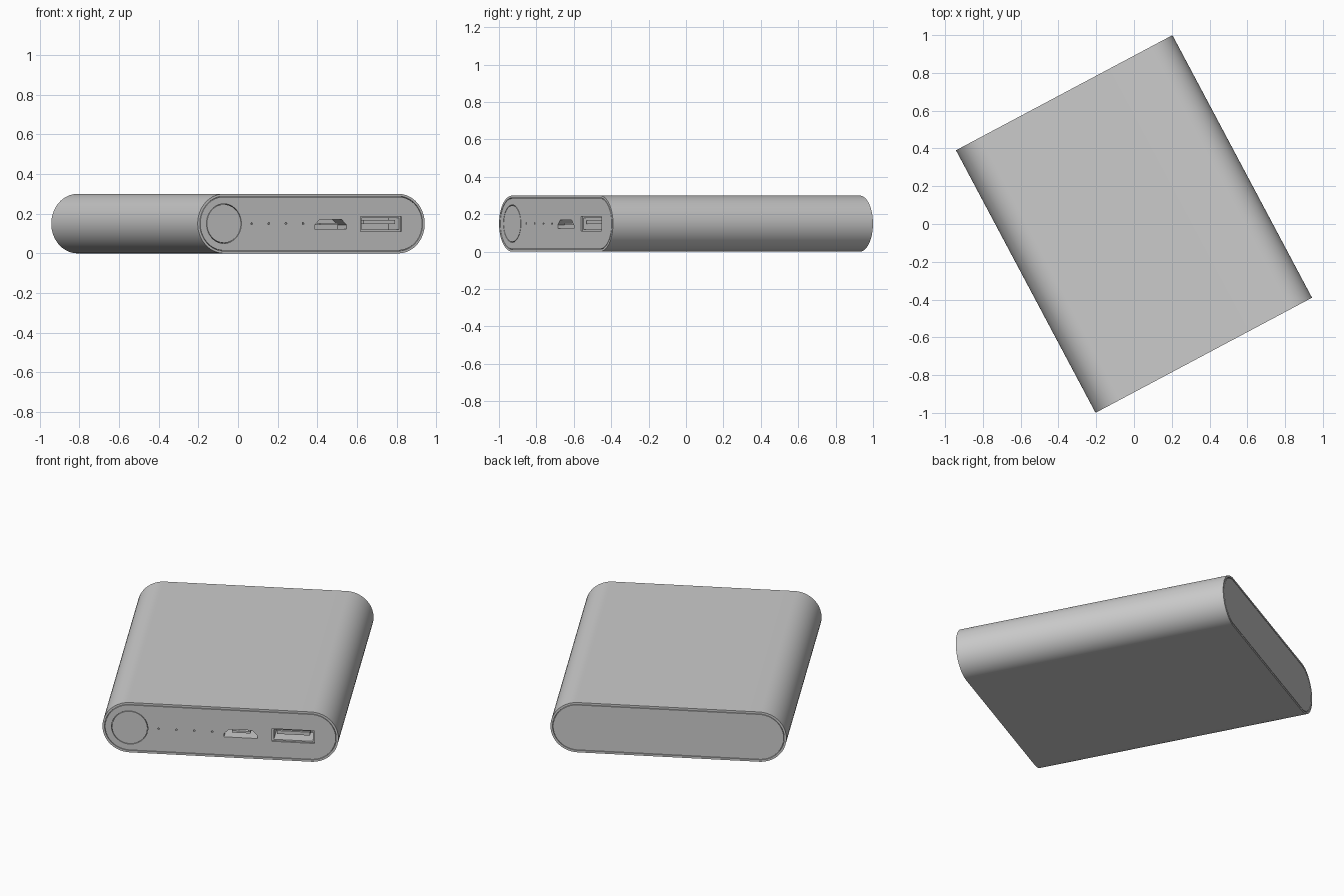
import bpy, bmesh, math
from mathutils import Matrix

if "Cube" in bpy.data.objects:
    bpy.data.objects.remove(bpy.data.objects["Cube"])

HALF_W, HALF_L, R = 0.649, 0.787, 0.15
FRONT = -HALF_L
PLACE = Matrix.Translation((0, 0, R)) @ Matrix.Rotation(math.radians(28), 4, 'Z')

grey = bpy.data.materials.new("satin_grey")
grey.use_nodes = True
grey.diffuse_color = (0.6, 0.6, 0.6, 1)
grey.node_tree.nodes["Principled BSDF"].inputs["Base Color"].default_value = (0.6, 0.6, 0.6, 1)


def arc(cx, cz, r, start, end, n):
    return [(cx + r * math.cos(math.radians(start + (end - start) * i / n)),
             cz + r * math.sin(math.radians(start + (end - start) * i / n)))
            for i in range(n + 1)]


def circle(cx, r, n):
    return arc(cx, 0, r, 0, 360, n)[:-1]


def box(x0, x1, z0, z1):
    return [(x0, z0), (x1, z0), (x1, z1), (x0, z1)]


def prism(name, profile, y0, y1, seam=False):
    """Extrude an x-z profile along y; optionally cut a seam round each end cap."""
    bm = bmesh.new()
    a = [bm.verts.new((x, y0, z)) for x, z in profile]
    b = [bm.verts.new((x, y1, z)) for x, z in profile]
    caps = [bm.faces.new(a), bm.faces.new(b)]
    for i in range(len(a)):
        j = (i + 1) % len(a)
        bm.faces.new((a[i], a[j], b[j], b[i]))
    bmesh.ops.recalc_face_normals(bm, faces=bm.faces)
    if seam:
        for cap in caps:
            for thick, depth in ((0.012, 0), (0.0005, -0.008), (0.002, 0), (0.0005, 0.008)):
                bmesh.ops.inset_region(bm, faces=[cap], thickness=thick, depth=depth,
                                       use_even_offset=True)
    bm.transform(PLACE)
    mesh = bpy.data.meshes.new(name)
    bm.to_mesh(mesh)
    bm.free()
    mesh.materials.append(grey)
    ob = bpy.data.objects.new(name, mesh)
    bpy.context.scene.collection.objects.link(ob)
    return ob


def smooth(ob):
    bpy.ops.object.select_all(action='DESELECT')
    ob.select_set(True)
    bpy.context.view_layer.objects.active = ob
    bpy.ops.object.shade_smooth_by_angle(angle=math.radians(30))


# Case: rounded slab with a seam round both end caps
c = HALF_W - R
case = prism("case", arc(c, 0, R, -90, 90, 32) + arc(-c, 0, R, 90, 270, 32),
             -HALF_L, HALF_L, seam=True)

# Pockets: button well, indicator holes, small port, large port with a stepped rim
small_port = [(0.02, -0.027), (0.203, -0.027), (0.203, -0.008),
              (0.175, 0.02), (0.048, 0.02), (0.02, -0.008)]
pockets = [(circle(-c, 0.1, 48), 0.02),
           (small_port, 0.1),
           (box(0.283, 0.517, -0.039, 0.037), 0.01),
           (box(0.293, 0.507, -0.031, 0.029), 0.12)]
pockets += [(circle(-0.34 + 0.098 * i, 0.005, 12), 0.01) for i in range(4)]

cutters = []
for profile, depth in pockets:
    cutter = prism("pocket_cutter", profile, FRONT - 0.05, FRONT + depth)
    cutter.hide_render = True
    mod = case.modifiers.new("pocket", 'BOOLEAN')
    mod.operation, mod.solver, mod.object = 'DIFFERENCE', 'EXACT', cutter
    cutters.append(cutter)

# Bake the pockets into the case and drop the cutters
graph = bpy.context.evaluated_depsgraph_get()
baked = bpy.data.meshes.new_from_object(case.evaluated_get(graph))
case.modifiers.clear()
case.data = baked
for cutter in cutters:
    bpy.data.objects.remove(cutter)
smooth(case)

# Button and the contact tongues inside the ports
smooth(prism("power_button", circle(-c, 0.097, 48), FRONT, FRONT + 0.021))
prism("small_port_tongue", box(0.06, 0.163, -0.008, 0.004), FRONT + 0.02, FRONT + 0.101)
prism("large_port_tongue", box(0.31, 0.49, -0.002, 0.018), FRONT + 0.02, FRONT + 0.121)
